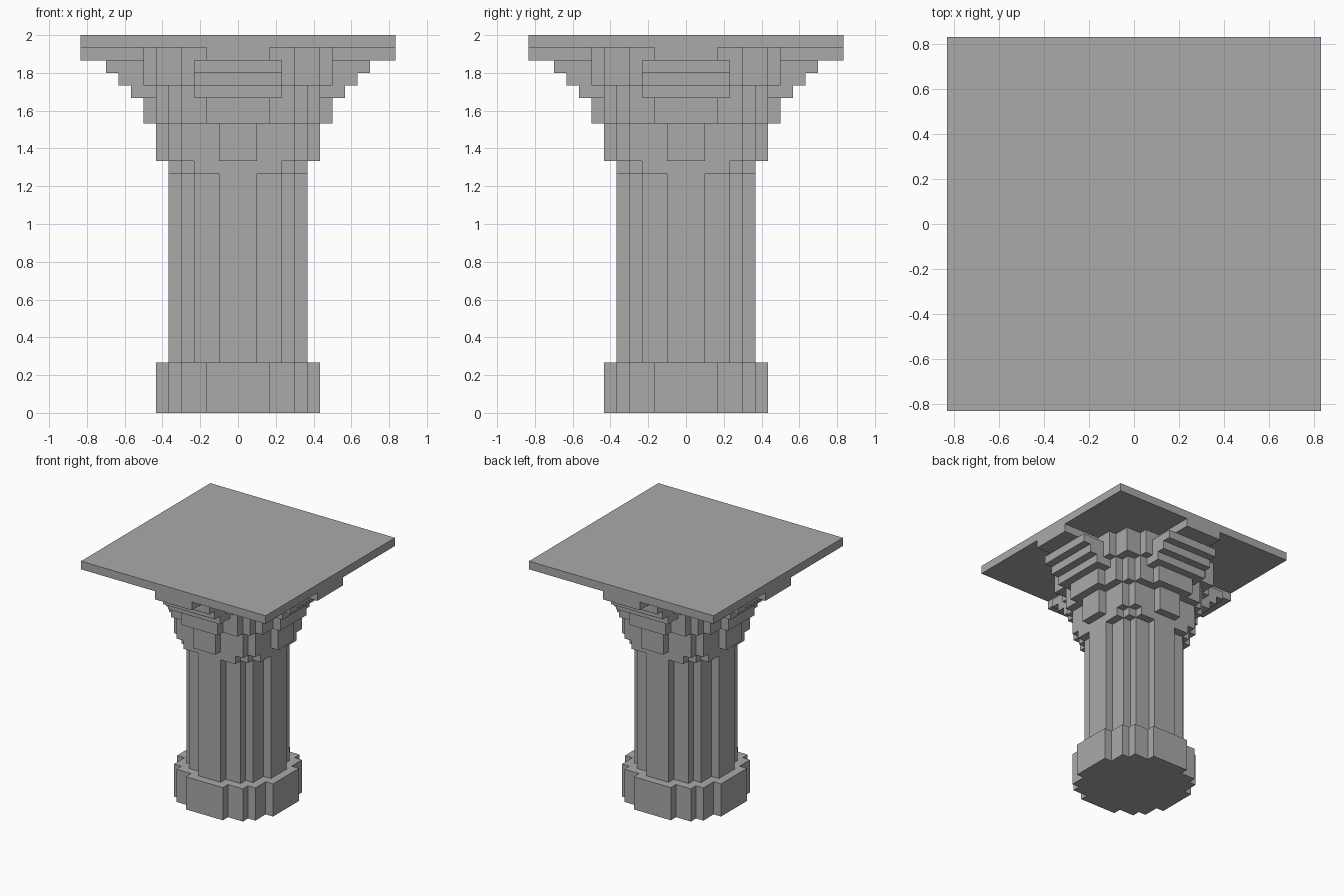
import bpy
import bmesh

cube = bpy.data.objects.get("Cube")
if cube:
    bpy.data.objects.remove(cube, do_unlink=True)

UNIT = 1 / 15  # one block of the stepped design

stone = bpy.data.materials.new("grey_stone")
stone.use_nodes = True
GREY = (0.4, 0.4, 0.4, 1)
stone.diffuse_color = GREY
stone.node_tree.nodes["Principled BSDF"].inputs["Base Color"].default_value = GREY


def stepped_outline(steps):
    """Outline of the union of centred rectangles, mirrored on the diagonal."""
    steps = sorted(set(steps) | {(b, a) for a, b in steps})
    quarter = []
    for i, (a, b) in enumerate(steps):
        quarter.append((a, b))
        if i + 1 < len(steps):
            quarter.append((a, steps[i + 1][1]))
    outline = []
    for _ in range(4):
        outline += quarter
        quarter = [(y, -x) for x, y in quarter]
    return outline


def tier(name, bottom, top, *steps):
    """Extrude a stepped outline between two heights, given in blocks."""
    bm = bmesh.new()
    ring = [bm.verts.new((x * UNIT, y * UNIT, bottom * UNIT))
            for x, y in stepped_outline(steps)]
    face = bm.faces.new(ring)
    lid = bmesh.ops.extrude_face_region(bm, geom=[face])["geom"]
    verts = [v for v in lid if isinstance(v, bmesh.types.BMVert)]
    bmesh.ops.translate(bm, verts=verts, vec=(0, 0, (top - bottom) * UNIT))
    bmesh.ops.recalc_face_normals(bm, faces=bm.faces)
    mesh = bpy.data.meshes.new(name)
    bm.to_mesh(mesh)
    bm.free()
    mesh.materials.append(stone)
    bpy.context.collection.objects.link(bpy.data.objects.new(name, mesh))


# Foot and fluted shaft
tier("base", 0, 4, (2.5, 6.5), (4.5, 5.5))
tier("shaft", 4, 19, (1.5, 5.5), (3.5, 4.5))
tier("neck_ring", 19, 20, (3.5, 5.5), (4.5, 4.5))

# Flaring capital, with a bracket growing outward on each side
tier("capital_collar", 20, 23, (1.5, 6.5), (4.5, 5.5))
tier("capital_drum", 23, 25, (2.5, 7.5), (4.5, 6.5), (5.5, 5.5))
tier("bracket_tier_low", 25, 26, (3.5, 8.5), (4.5, 6.5), (5.5, 5.5))
for i, name in enumerate(("bracket_tier_middle", "bracket_tier_high")):
    tier(name, 26 + i, 27 + i, (3.5, 9.5 + i), (4.5, 7.5), (6.5, 6.5))
tier("bracket_tier_top", 28, 29, (2.5, 12.5), (4.5, 7.5), (6.5, 6.5))

# Square slab on top
tier("top_slab", 29, 30, (12.5, 12.5))
